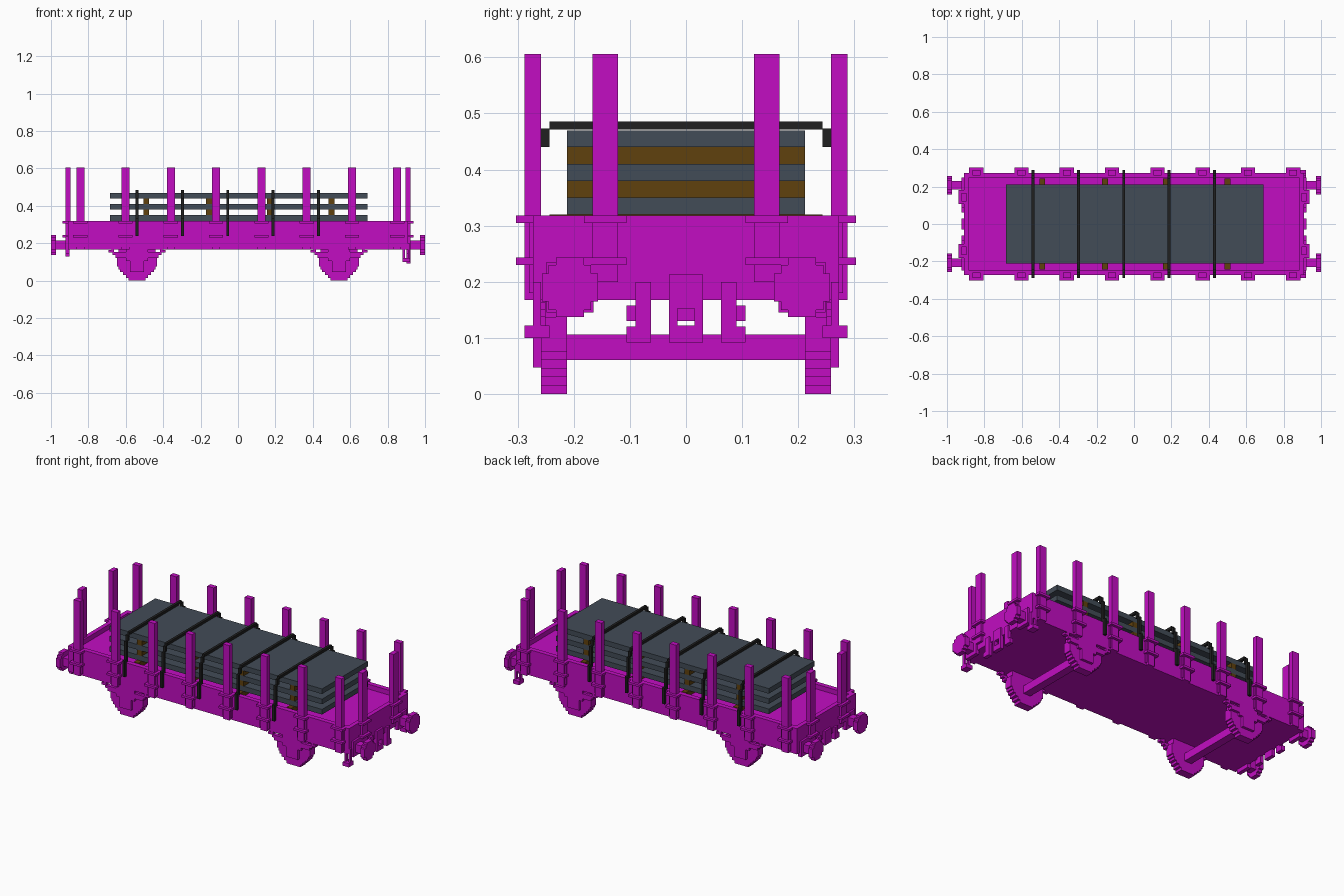
import bpy
import bmesh
from mathutils import Vector

if "Cube" in bpy.data.objects:
    bpy.data.objects.remove(bpy.data.objects["Cube"], do_unlink=True)


def material(name, rgb):
    m = bpy.data.materials.new(name)
    m.use_nodes = True
    m.diffuse_color = (*rgb, 1)
    bsdf = next(n for n in m.node_tree.nodes if n.type == 'BSDF_PRINCIPLED')
    bsdf.inputs["Base Color"].default_value = (*rgb, 1)
    return m


magenta = material("magenta paint", (0.54, 0.004, 0.54))
slate = material("slate grey", (0.055, 0.072, 0.095))
wood = material("brown wood", (0.115, 0.052, 0.004))
black = material("black strap", (0.014, 0.014, 0.014))


def span(mid, half):
    return (mid - half, mid + half)


def mirrored(r, sign):
    return tuple(sorted((r[0] * sign, r[1] * sign)))


def blocks(name, mat, boxes):
    """One object made of boxes, each given as x, y and z ranges."""
    bm = bmesh.new()
    for box in boxes:
        lo, hi = Vector([r[0] for r in box]), Vector([r[1] for r in box])
        for v in bmesh.ops.create_cube(bm, size=1)["verts"]:
            v.co = (lo + hi) / 2 + v.co * (hi - lo)
    mesh = bpy.data.meshes.new(name)
    bm.to_mesh(mesh)
    bm.free()
    mesh.materials.append(mat)
    obj = bpy.data.objects.new(name, mesh)
    bpy.context.collection.objects.link(obj)
    return obj


SIDES = (-1, 1)
SIDE_NAME = {-1: "right", 1: "left"}
END_NAME = {-1: "rear", 1: "front"}

# Deck and raised rim
blocks("deck", magenta, [(span(0, 0.89), span(0, 0.25), (0.168, 0.29))])
blocks("rim", magenta,
       [(span(0, 0.91), mirrored((0.245, 0.273), s), (0.168, 0.318)) for s in SIDES]
       + [(mirrored((0.885, 0.91), s), span(0, 0.245), (0.168, 0.318)) for s in SIDES])

# Side stakes with their brackets
for s in SIDES:
    for i in range(8):
        x = -0.843 + i * 0.242
        boxes = [(span(x, 0.021), mirrored((0.258, 0.288), s), (0.168, 0.606))]
        for z in (0.23, 0.305):
            boxes.append((span(x, 0.038), mirrored((0.26, 0.303), s), (z, z + 0.013)))
        boxes.append((span(x, 0.03), mirrored((0.26, 0.28), s), (0.18, 0.305)))
        blocks(f"{SIDE_NAME[s]}_stake_{i + 1}", magenta, boxes)

# End stakes with their brackets
for e in SIDES:
    for s in SIDES:
        y = s * 0.144
        boxes = [(mirrored((0.895, 0.923), e), span(y, 0.0225), (0.2, 0.606))]
        for z in (0.23, 0.305):
            boxes.append((mirrored((0.9, 0.938), e), span(y, 0.038), (z, z + 0.013)))
        blocks(f"{END_NAME[e]}_{SIDE_NAME[s]}_stake", magenta, boxes)

# Buffers with stepped round heads
for e in SIDES:
    for s in SIDES:
        y, z = s * 0.207, 0.19
        head = mirrored((0.973, 1.0), e)
        boxes = [(head, span(y, a), span(z, b))
                 for a, b in ((0.05, 0.025), (0.038, 0.04), (0.025, 0.053))]
        boxes.append((mirrored((0.9, 0.98), e), span(y, 0.023), span(z, 0.024)))
        boxes.append((mirrored((0.9, 0.922), e), span(y, 0.042), span(z, 0.045)))
        blocks(f"{END_NAME[e]}_{SIDE_NAME[s]}_buffer", magenta, boxes)

# Wheels, axle guards, springs and axles
WHEEL_HALF_WIDTHS = (0.045, 0.06, 0.076, 0.09, 0.098)
for e in SIDES:
    cx = e * 0.54
    blocks(f"{END_NAME[e]}_axle", magenta,
           [(span(cx, 0.023), span(0, 0.215), (0.061, 0.106))])
    for s in SIDES:
        rim = mirrored((0.212, 0.258), s)
        boxes = [(span(cx, w), rim, (i * 0.0152, (i + 1) * 0.0152))
                 for i, w in enumerate(WHEEL_HALF_WIDTHS)]
        boxes.append((span(cx, 0.106), rim, (0.076, 0.137)))
        boxes.append((span(cx, 0.098), rim, (0.137, 0.17)))
        blocks(f"{END_NAME[e]}_{SIDE_NAME[s]}_wheel", magenta, boxes)
        guard = mirrored((0.25, 0.273), s)
        boxes = [(span(cx, 0.06), guard, (0.106, 0.17)),
                 (span(cx, 0.038), guard, (0.047, 0.106)),
                 (span(cx, 0.115), guard, (0.122, 0.137)),
                 (span(cx, 0.13), guard, (0.137, 0.152))]
        for d in SIDES:
            boxes.append((span(cx + d * 0.138, 0.015), guard, (0.15, 0.163)))
            boxes.append((span(cx + d * 0.13, 0.007), guard, (0.15, 0.175)))
        blocks(f"{END_NAME[e]}_{SIDE_NAME[s]}_axle_guard", magenta, boxes)

# Draw hook loop and brake hoses
for e in SIDES:
    low = 0.092 if e > 0 else 0.13
    x = mirrored((0.9, 0.922), e)
    boxes = [(x, span(0, 0.03), (0.152, 0.213)),
             (x, span(0, 0.03), (low, low + 0.03))]
    boxes += [(x, span(s * 0.0225, 0.0075), (low, 0.16)) for s in SIDES]
    blocks(f"{END_NAME[e]}_coupling", magenta, boxes)
    for s in SIDES:
        blocks(f"{END_NAME[e]}_{SIDE_NAME[s]}_hose", magenta,
               [(x, mirrored((0.062, 0.09), s), (low, 0.2)),
                (x, mirrored((0.062, 0.106), s), (low, low + 0.028))])

# Hanging steps at the front corners
for s in SIDES:
    y = mirrored((0.258, 0.273), s)
    boxes = [(span(0.9 + d * 0.014, 0.006), y, (0.1, 0.2)) for d in SIDES]
    boxes.append((span(0.9, 0.02), mirrored((0.243, 0.288), s), (0.1, 0.122)))
    blocks(f"{SIDE_NAME[s]}_step", magenta, boxes)

# Stacked slabs and the wooden spacers between them
for i in range(3):
    z = 0.32 + i * 0.06
    blocks(f"slab_{i + 1}", slate, [((-0.685, 0.693), span(0, 0.212), (z, z + 0.03))])
    reach = 0.243 if i == 0 else 0.212
    blocks(f"spacers_{i + 1}", wood,
           [(span(x, 0.015), span(0, reach), (z - 0.03, z))
            for x in (-0.49, -0.155, 0.17, 0.5)])

# Tie-down straps stepping out over the rim
for i in range(5):
    x = span(-0.54 + i * 0.2425, 0.0075)
    boxes = [(x, span(0, 0.243), (0.471, 0.486))]
    for s in SIDES:
        boxes += [(x, mirrored((0.243, 0.258), s), (0.44, 0.473)),
                  (x, mirrored((0.258, 0.273), s), (0.32, 0.442)),
                  (x, mirrored((0.272, 0.288), s), (0.24, 0.335))]
    blocks(f"strap_{i + 1}", black, boxes)
